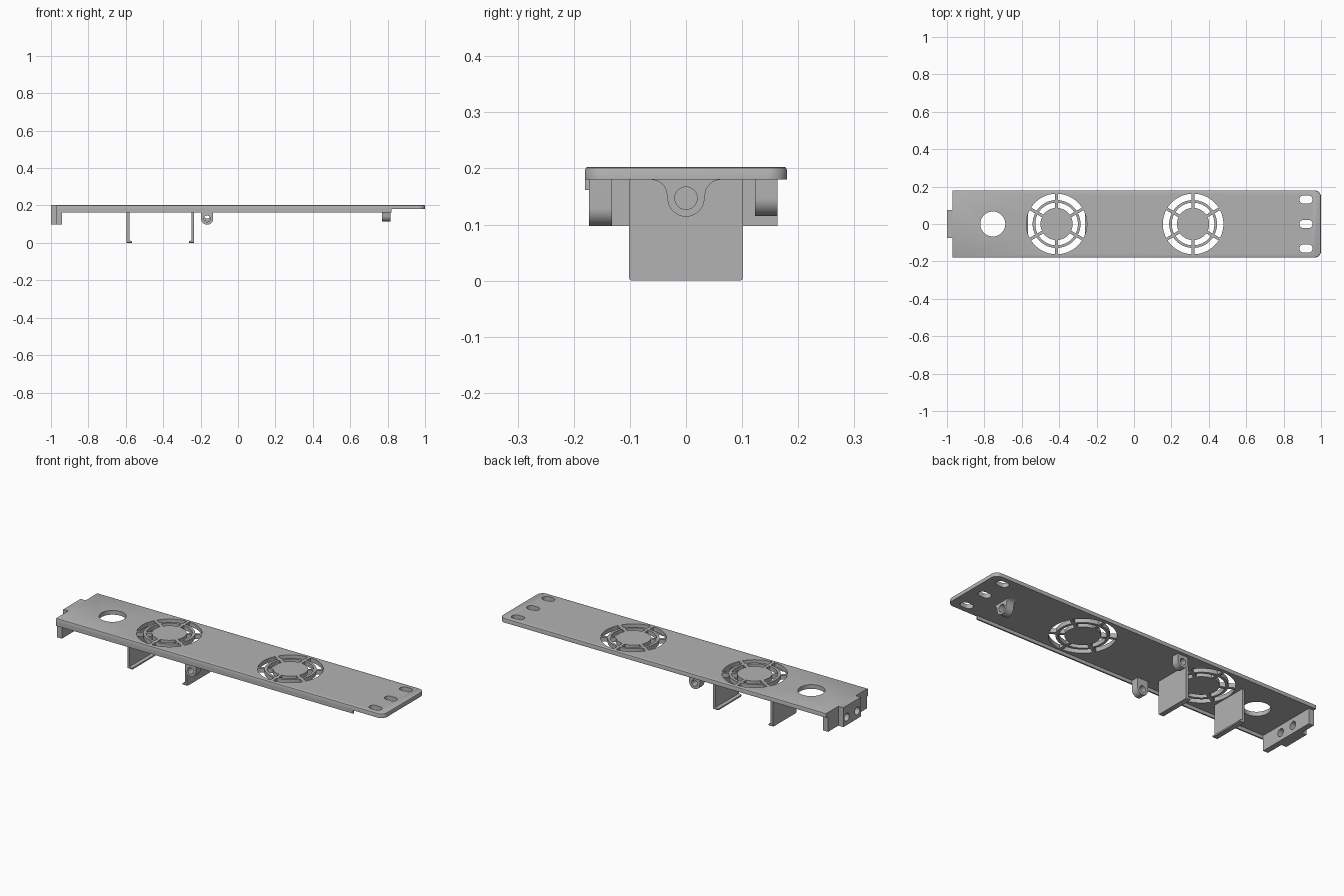
import bpy, bmesh
from math import sin, cos, pi, radians

if "Cube" in bpy.data.objects:
    bpy.data.objects.remove(bpy.data.objects["Cube"])

grey = bpy.data.materials.new("plain grey")
grey.use_nodes = True
colour = (0.45, 0.45, 0.45, 1)
grey.diffuse_color = colour
grey.node_tree.nodes["Principled BSDF"].inputs["Base Color"].default_value = colour

AXES = {"X": lambda a, b, h: (h, a, b),
        "Y": lambda a, b, h: (a, h, b),
        "Z": lambda a, b, h: (a, b, h)}


def arc(cx, cy, r, start, end, n=16):
    """Points along an arc, angles in degrees."""
    steps = [radians(start + (end - start) * i / n) for i in range(n + 1)]
    return [(cx + r * cos(t), cy + r * sin(t)) for t in steps]


def circle(cx, cy, r, n=48):
    return arc(cx, cy, r, 0, 360, n)[:-1]


def rect(a0, a1, b0, b1):
    return [(a0, b0), (a1, b0), (a1, b1), (a0, b1)]


def extrude(name, outlines, axis, lo, hi, chamfer=0, rule=None):
    """Extrude closed outlines along an axis; chamfer the edges a rule picks."""
    bm = bmesh.new()
    for outline in outlines:
        low, high = [[bm.verts.new(AXES[axis](a, b, h)) for a, b in outline]
                     for h in (lo, hi)]
        bm.faces.new(low)
        bm.faces.new(high)
        for i in range(len(low)):
            j = (i + 1) % len(low)
            bm.faces.new((low[i], low[j], high[j], high[i]))
    bmesh.ops.recalc_face_normals(bm, faces=bm.faces)
    if chamfer:
        edges = [e for e in bm.edges if rule((e.verts[0].co + e.verts[1].co) / 2, e)]
        bmesh.ops.bevel(bm, geom=edges, offset=chamfer, segments=2, profile=0.5,
                        affect="EDGES")
    mesh = bpy.data.meshes.new(name)
    bm.to_mesh(mesh)
    bm.free()
    mesh.materials.append(grey)
    ob = bpy.data.objects.new(name, mesh)
    bpy.context.collection.objects.link(ob)
    return ob


def activate(ob):
    bpy.ops.object.select_all(action="DESELECT")
    ob.select_set(True)
    bpy.context.view_layer.objects.active = ob


def cut(ob, outlines, axis, lo, hi):
    """Cut extruded outlines out of a part and drop the cutter."""
    cutter = extrude("cutter", outlines, axis, lo, hi)
    cutter.hide_render = True
    mod = ob.modifiers.new("cut", "BOOLEAN")
    mod.operation, mod.solver, mod.object = "DIFFERENCE", "EXACT", cutter
    activate(ob)
    bpy.ops.object.modifier_apply(modifier=mod.name)
    bpy.data.objects.remove(cutter)


def smooth(ob):
    activate(ob)
    bpy.ops.object.shade_smooth_by_angle(angle=radians(30))


BOTTOM, TOP, HALF = 0.18, 0.203, 0.18

# Cover plate with two rounded corners and softened top edges
R = 0.035
outline = [(-0.97, HALF), (-0.97, -HALF)]
outline += arc(1 - R, -HALF + R, R, -90, 0, 8) + arc(1 - R, HALF - R, R, 0, 90, 8)
plate = extrude("cover_plate", [outline], "Z", BOTTOM, TOP, 0.006,
                lambda m, e: m.z > TOP - 0.001 and m.x > -0.96)

# Openings: cable hole, mounting slots and two fan grilles
holes = [circle(-0.755, 0, 0.067)]
for y in (-0.131, 0, 0.131):
    holes.append(arc(0.933, y, 0.022, -90, 90, 10) + arc(0.907, y, 0.022, 90, 270, 10))
for x in (-0.414, 0.316):
    for inner, outer in ((0.086, 0.114), (0.128, 0.162)):
        for k in range(6):
            mid = 60 * k
            gi, go = [30 - math_gap for math_gap in
                      (0.008 / inner * 180 / pi, 0.008 / outer * 180 / pi)]
            holes.append(arc(x, 0, outer, mid - go, mid + go, 12)
                         + arc(x, 0, inner, mid + gi, mid - gi, 12))
cut(plate, holes, "Z", BOTTOM - 0.05, TOP + 0.05)
smooth(plate)

# Stiffening lip under the front edge
extrude("front_lip", [rect(-0.97, 0.82, -HALF, -0.172)], "Z", 0.162, BOTTOM + 0.002)

# End wall with a raised connector block and two screw holes
wall = extrude("end_wall", [[(-0.94, -0.173), (-0.94, 0.163), (-0.97, 0.163),
                             (-0.97, 0.075), (-1, 0.075), (-1, -0.075),
                             (-0.97, -0.075), (-0.97, -0.173)]],
               "Z", 0.097, BOTTOM)
cut(wall, [circle(y, 0.14, 0.021, 32) for y in (-0.045, 0.045)], "X", -1.1, -0.9)
smooth(wall)
extrude("end_block_cap", [rect(-1, -0.97, -0.075, 0.075)], "Z", BOTTOM, TOP)

# Pair of hooked brackets facing each other
for name, x, side in (("left_bracket", -0.235, -1), ("right_bracket", -0.595, 1)):
    profile = [(0, BOTTOM), (0, 0), (0.028, 0), (0.028, 0.008),
               (0.014, 0.014), (0.014, BOTTOM)]
    bracket = extrude(name, [[(x + side * a, z) for a, z in profile]],
                      "Y", -0.102, 0.102, 0.006,
                      lambda m, e: abs(m.y) > 0.1 and m.z < 0.001)
    smooth(bracket)

# Screw lugs hanging below the two long edges
for name, lo, hi, z in (("front_lug", -0.173, -0.132, 0.129),
                        ("back_lug", 0.123, 0.163, 0.147)):
    cx, r = -0.165, 0.032
    lug = extrude(name, [[(cx - r, BOTTOM)] + arc(cx, z, r, 180, 360, 24)
                         + [(cx + r, BOTTOM)]], "Y", lo, hi)
    cut(lug, [circle(cx, z, 0.017, 32)], "Y", lo - 0.05, hi + 0.05)
    smooth(lug)

# Flared end lug near the mounting slots
flare = arc(-0.062, 0.152, 0.028, 90, 0, 8)
flared = flare + arc(0, 0.147, 0.033, 180, 360, 24) + [(-a, b) for a, b in flare[::-1]]
end_lug = extrude("end_lug", [flared], "X", 0.77, 0.815)
cut(end_lug, [circle(0, 0.147, 0.02, 32)], "X", 0.7, 0.9)
smooth(end_lug)
